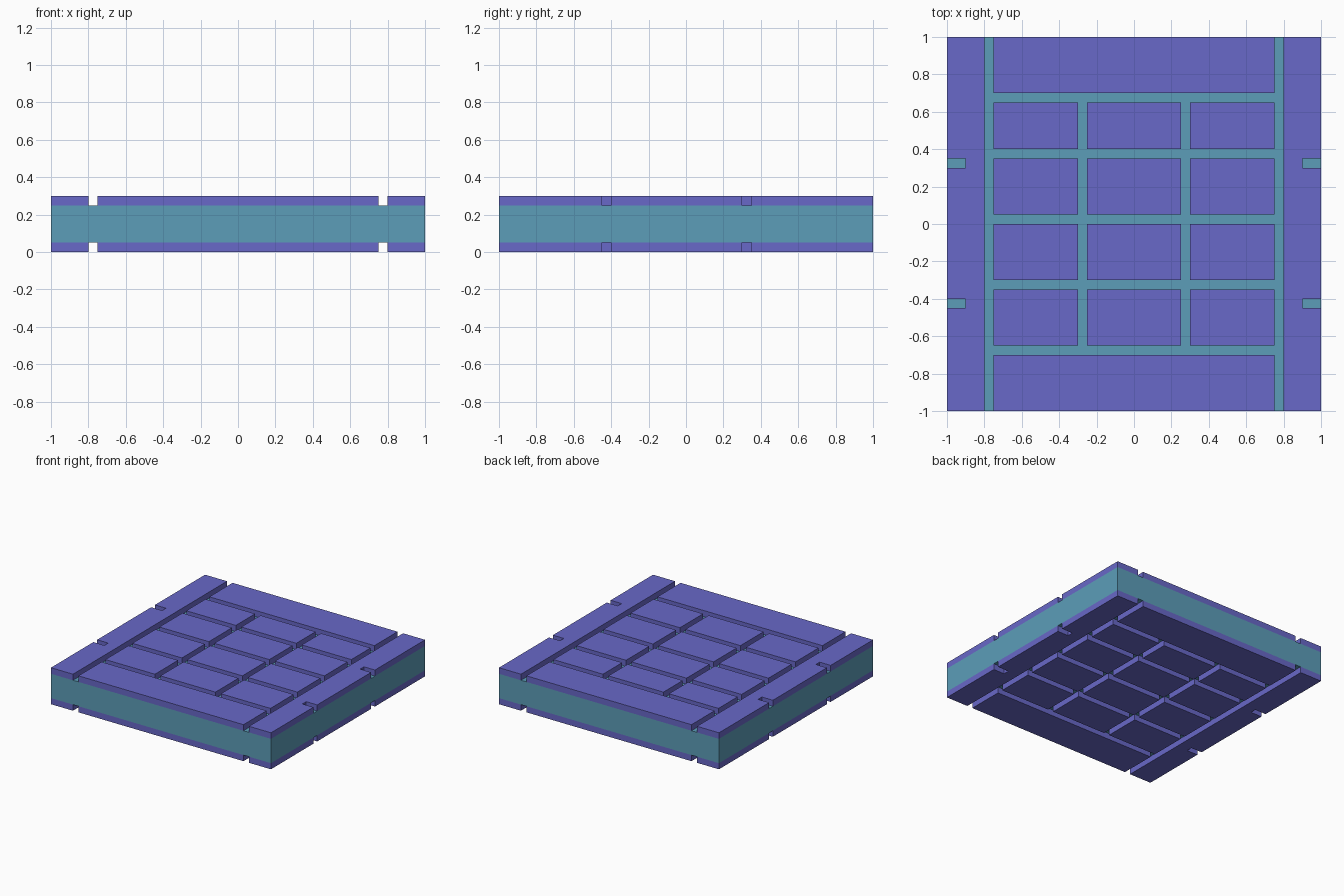
import bpy, bmesh

if "Cube" in bpy.data.objects:
    bpy.data.objects.remove(bpy.data.objects["Cube"])


def material(name, rgb):
    m = bpy.data.materials.new(name)
    m.diffuse_color = (*rgb, 1.0)
    m.use_nodes = True
    m.node_tree.nodes["Principled BSDF"].inputs["Base Color"].default_value = m.diffuse_color
    return m


PURPLE = material("purple panel", (0.140, 0.138, 0.578))
TEAL = material("teal core", (0.107, 0.337, 0.485))


def prism(name, outline, z0, z1, mat):
    """Extrude a flat outline from z0 up to z1."""
    bm = bmesh.new()
    face = bm.faces.new([bm.verts.new((x, y, z0)) for x, y in outline])
    top = bmesh.ops.extrude_face_region(bm, geom=[face])["geom"]
    bmesh.ops.translate(bm, vec=(0, 0, z1 - z0),
                        verts=[g for g in top if isinstance(g, bmesh.types.BMVert)])
    bmesh.ops.recalc_face_normals(bm, faces=bm.faces)
    mesh = bpy.data.meshes.new(name)
    bm.to_mesh(mesh)
    bm.free()
    mesh.materials.append(mat)
    obj = bpy.data.objects.new(name, mesh)
    bpy.context.collection.objects.link(obj)
    return obj


def rect(x0, x1, y0, y1):
    return [(x0, y0), (x1, y0), (x1, y1), (x0, y1)]


# Solid core, exposed at the sides and in the grooves
prism("core_slab", rect(-1, 1, -1, 1), 0.05, 0.25, TEAL)

COLUMNS = [(-0.75, -0.30), (-0.25, 0.25), (0.30, 0.75)]
ROWS = [(-0.65, -0.35), (-0.30, 0.0), (0.05, 0.35), (0.40, 0.65)]
NOTCHES = [(-0.45, -0.40), (0.30, 0.35)]

# Same raised panels on the top and on the bottom
for side, z0, z1 in (("bottom", 0.0, 0.05), ("top", 0.25, 0.30)):
    # Side rails with two notches in the outer edge
    rail = [(0.8, -1), (1, -1)]
    for a, b in NOTCHES:
        rail += [(1, a), (0.9, a), (0.9, b), (1, b)]
    rail += [(1, 1), (0.8, 1)]
    prism(f"{side}_rail_right", rail, z0, z1, PURPLE)
    prism(f"{side}_rail_left", [(-x, y) for x, y in rail], z0, z1, PURPLE)

    # Wide end panels
    prism(f"{side}_end_panel_front", rect(-0.75, 0.75, -1, -0.70), z0, z1, PURPLE)
    prism(f"{side}_end_panel_back", rect(-0.75, 0.75, 0.70, 1), z0, z1, PURPLE)

    # Grid of tiles
    for r, (y0, y1) in enumerate(ROWS):
        for c, (x0, x1) in enumerate(COLUMNS):
            prism(f"{side}_tile_{r}_{c}", rect(x0, x1, y0, y1), z0, z1, PURPLE)
